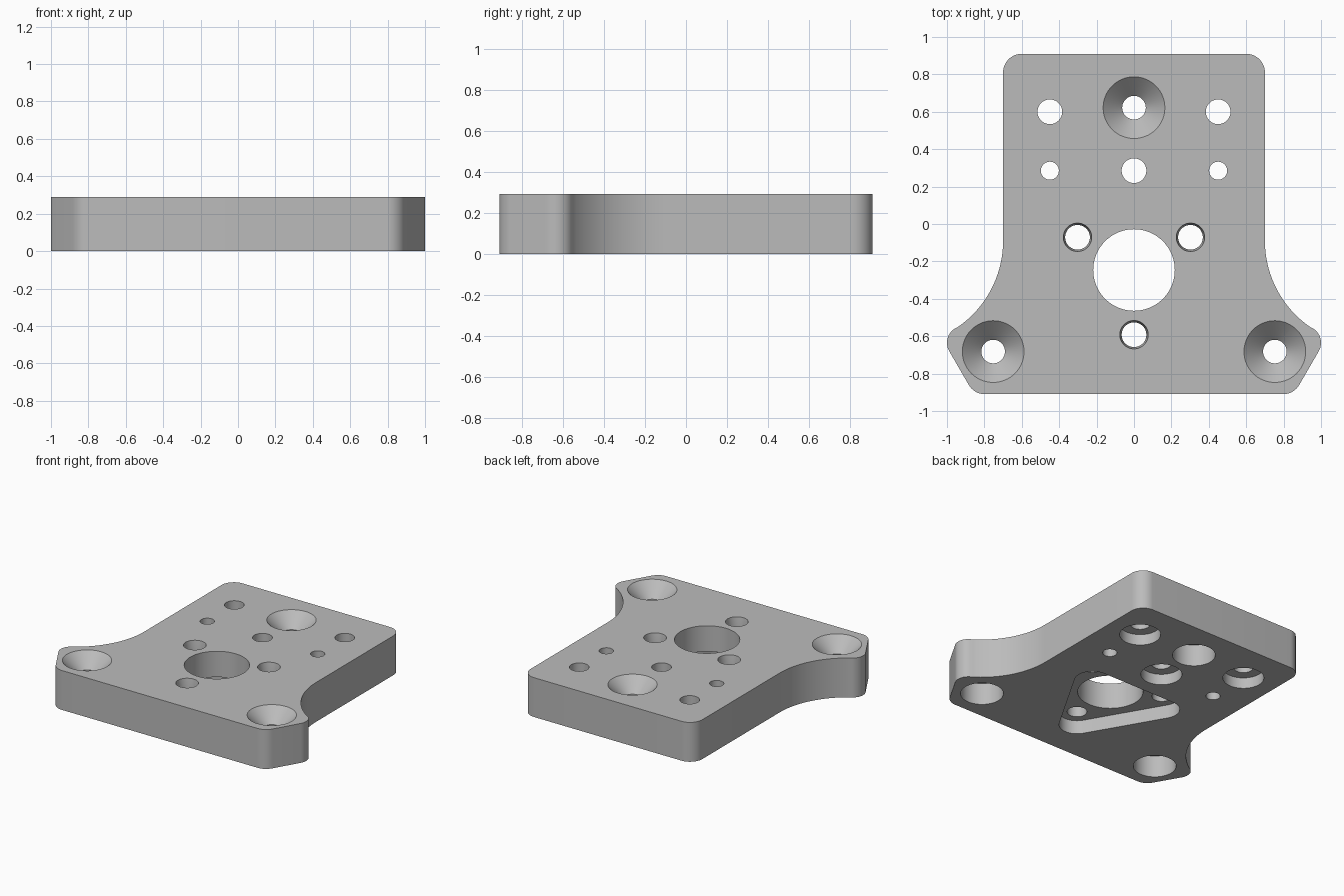
import bpy, bmesh, math

if "Cube" in bpy.data.objects:
    bpy.data.objects.remove(bpy.data.objects["Cube"])

T = 0.29      # plate thickness
E = 0.02      # cutter overshoot

grey = bpy.data.materials.new("light grey")
grey.diffuse_color = (0.5, 0.5, 0.5, 1)
grey.use_nodes = True
grey.node_tree.nodes["Principled BSDF"].inputs["Base Color"].default_value = grey.diffuse_color


def arc(cx, cy, r, a0, a1, n=12):
    return [(cx + r * math.cos(math.radians(a0 + (a1 - a0) * i / n)),
             cy + r * math.sin(math.radians(a0 + (a1 - a0) * i / n))) for i in range(n + 1)]


def make(name, bm):
    bmesh.ops.recalc_face_normals(bm, faces=bm.faces)
    mesh = bpy.data.meshes.new(name)
    bm.to_mesh(mesh)
    bm.free()
    mesh.materials.append(grey)
    ob = bpy.data.objects.new(name, mesh)
    bpy.context.collection.objects.link(ob)
    return ob


def prism(name, pts, z0, z1):
    bm = bmesh.new()
    face = bm.faces.new([bm.verts.new((x, y, z0)) for x, y in pts])
    ext = bmesh.ops.extrude_face_region(bm, geom=[face])
    verts = [v for v in ext["geom"] if isinstance(v, bmesh.types.BMVert)]
    bmesh.ops.translate(bm, vec=(0, 0, z1 - z0), verts=verts)
    return make(name, bm)


def lathe(name, x, y, profile, n=64):
    """Solid of revolution at (x, y) from (radius, z) pairs, bottom to top."""
    bm = bmesh.new()
    rings = [[bm.verts.new((x + r * math.cos(2 * math.pi * i / n),
                            y + r * math.sin(2 * math.pi * i / n), z)) for i in range(n)]
             for r, z in profile]
    for lo, hi in zip(rings, rings[1:]):
        for i in range(n):
            j = (i + 1) % n
            bm.faces.new((lo[i], lo[j], hi[j], hi[i]))
    bm.faces.new(rings[0])
    bm.faces.new(rings[-1])
    return make(name, bm)


# Plate outline: right half from bottom to top, then mirrored
right = (arc(0.797, -0.81, 0.10, -90, -30)       # lower corner
         + arc(0.91, -0.635, 0.09, -30, 55)      # ear tip
         + arc(1.26, -0.09, 0.56, 235, 180, 24)  # concave flank
         + arc(0.60, 0.81, 0.10, 0, 90))         # upper corner
plate = prism("mounting_plate", right + [(-x, y) for x, y in reversed(right)], 0, T)

cutters = []

# Countersunk screw holes with a wide bore underneath
for x, y in ((0, 0.622), (-0.753, -0.682), (0.753, -0.682)):
    cutters.append(lathe("countersink_cutter", x, y, [
        (0.143, -E), (0.143, 0.16), (0.063, 0.16), (0.063, T - 0.10),
        (0.165, T), (0.165, T + E)]))

# Holes counterbored from below
for x, y in ((-0.45, 0.60), (0.45, 0.60), (0, 0.285)):
    cutters.append(lathe("counterbore_cutter", x, y, [
        (0.137, -E), (0.137, 0.08), (0.066, 0.08), (0.066, T + E)]))

# Small plain holes
for x in (-0.45, 0.45):
    cutters.append(lathe("pin_hole_cutter", x, 0.285, [(0.048, -E), (0.048, T + E)]))

# Rounded triangular pocket underneath
pocket = (arc(0.302, -0.071, 0.12, -30, 90) + arc(-0.302, -0.071, 0.12, 90, 210)
          + arc(0, -0.592, 0.12, 210, 330))
cutters.append(prism("pocket_cutter", pocket, -E, 0.10))

# Central bore and the three tapered holes round it
cutters.append(lathe("bore_cutter", 0, -0.246, [(0.218, -E), (0.218, T + E)], 96))
for x, y in ((-0.302, -0.071), (0.302, -0.071), (0, -0.592)):
    cutters.append(lathe("tapered_hole_cutter", x, y, [
        (0.066, -E), (0.066, T - 0.07), (0.076, T), (0.076, T + E)]))

for c in cutters:
    mod = plate.modifiers.new(c.name, "BOOLEAN")
    mod.operation = "DIFFERENCE"
    mod.solver = "EXACT"
    mod.object = c
    c.hide_render = True

# Apply the cuts, then drop the cutters
deps = bpy.context.evaluated_depsgraph_get()
cut_mesh = bpy.data.meshes.new_from_object(plate.evaluated_get(deps))
plate.modifiers.clear()
plate.data = cut_mesh
for c in cutters:
    bpy.data.objects.remove(c)
cut_mesh.materials.clear()
cut_mesh.materials.append(grey)

bpy.context.view_layer.objects.active = plate
plate.select_set(True)
bpy.ops.object.shade_smooth_by_angle(angle=math.radians(30))
